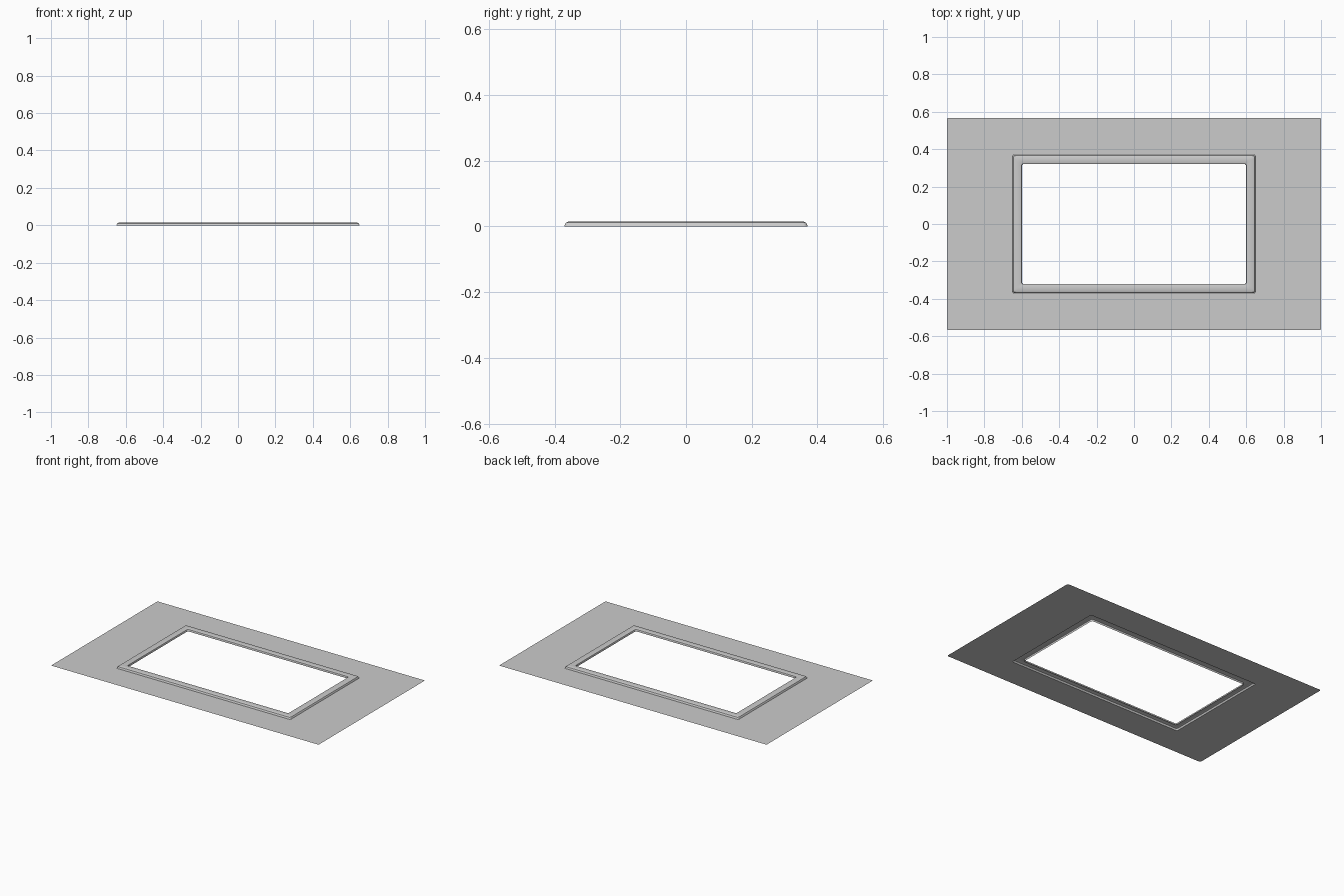
import bpy, bmesh
from math import sin, cos, pi

if "Cube" in bpy.data.objects:
    bpy.data.objects.remove(bpy.data.objects["Cube"])

STEPS = 4  # segments per rounded corner


def ring(bm, hx, hy, r, z):
    """Rounded rectangle loop of vertices."""
    verts = []
    for q, (sx, sy) in enumerate([(1, 1), (-1, 1), (-1, -1), (1, -1)]):
        for i in range(STEPS + 1):
            a = (q + i / STEPS) * pi / 2
            verts.append(bm.verts.new((sx * (hx - r) + r * cos(a),
                                       sy * (hy - r) + r * sin(a), z)))
    return verts


def ring_surface(name, profile):
    """Skin a series of rounded rectangles, ordered from outside to inside."""
    bm = bmesh.new()
    rings = [ring(bm, *p) for p in profile]
    for a, b in zip(rings, rings[1:]):
        n = len(a)
        for i in range(n):
            j = (i + 1) % n
            bm.faces.new((a[i], a[j], b[j], b[i]))
    mesh = bpy.data.meshes.new(name)
    bm.to_mesh(mesh)
    bm.free()
    obj = bpy.data.objects.new(name, mesh)
    bpy.context.collection.objects.link(obj)
    bpy.context.view_layer.objects.active = obj
    obj.select_set(True)
    bpy.ops.object.shade_smooth_by_angle(angle=0.6)
    obj.select_set(False)
    return obj


# Thin flat surround sheet
ring_surface("surround_sheet", [(1.0, 0.568, 0.01, 0), (0.65, 0.37, 0.01, 0)])

# Raised frame: hollow lip with rounded shoulders, open underneath
H = 0.014
ring_surface("raised_frame", [
    (0.650, 0.370, 0.012, 0),
    (0.648, 0.368, 0.012, 0.006),
    (0.645, 0.365, 0.011, 0.011),
    (0.638, 0.358, 0.010, H),
    (0.606, 0.326, 0.012, H),
    (0.602, 0.322, 0.011, 0.012),
    (0.600, 0.320, 0.010, 0.008),
    (0.600, 0.320, 0.010, 0),
])
